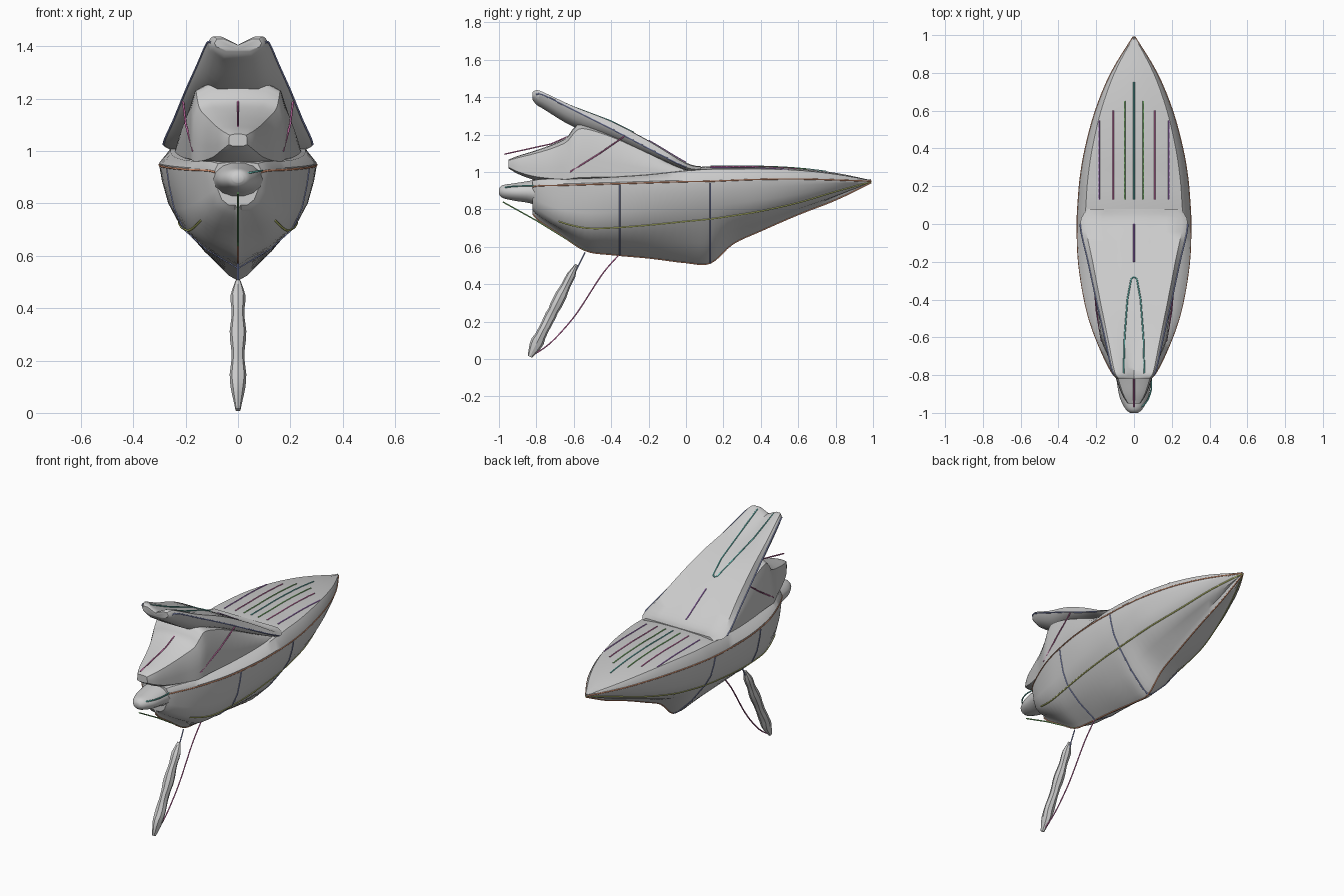
import bpy, math, random
from mathutils import Vector

if "Cube" in bpy.data.objects:
    bpy.data.objects.remove(bpy.data.objects["Cube"])

random.seed(4)


def densify(table, n=4):
    """Catmull-Rom interpolation between the rows of a station table."""
    out = []
    for i in range(len(table) - 1):
        a, b = table[max(i - 1, 0)], table[i]
        c, d = table[i + 1], table[min(i + 2, len(table) - 1)]
        for k in range(n):
            t = k / n
            out.append([0.5 * (2 * q + (r - p) * t + (2 * p - 5 * q + 4 * r - s) * t * t
                               + (3 * q - p - 3 * r + s) * t ** 3)
                        for p, q, r, s in zip(a, b, c, d)])
    return out + [list(table[-1])]


def loft(name, rings, angle=40):
    n = len(rings[0])
    verts = [p for r in rings for p in r]
    faces = []
    for i in range(len(rings) - 1):
        for j in range(n):
            k = (j + 1) % n
            faces.append((i * n + j, i * n + k, (i + 1) * n + k, (i + 1) * n + j))
    faces += [tuple(range(n))[::-1], tuple(range(len(verts) - n, len(verts)))]
    me = bpy.data.meshes.new(name)
    me.from_pydata(verts, [], faces)
    ob = bpy.data.objects.new(name, me)
    bpy.context.collection.objects.link(ob)
    bpy.ops.object.select_all(action='DESELECT')
    ob.select_set(True)
    bpy.context.view_layer.objects.active = ob
    bpy.ops.object.mode_set(mode='EDIT')
    bpy.ops.mesh.select_all(action='SELECT')
    bpy.ops.mesh.normals_make_consistent(inside=False)
    bpy.ops.object.mode_set(mode='OBJECT')
    bpy.ops.object.shade_smooth_by_angle(angle=math.radians(angle))
    return ob


def ring(y, half):
    """Mirror a half section, running from top centre to bottom centre."""
    return [(x, y, z) for x, z in half] + [(-x, y, z) for x, z in half[-2:0:-1]]


# Hull: y, rim half width, rim z, deck z, chine half width, chine z, keel z
hull = densify([
    (0.99, .004, .950, .956, .003, .947, .942),
    (0.80, .120, .957, .995, .082, .895, .850),
    (0.60, .203, .962, 1.02, .145, .835, .772),
    (0.40, .257, .960, 1.03, .195, .790, .685),
    (0.25, .283, .955, 1.03, .213, .765, .615),
    (0.13, .294, .950, 1.03, .222, .748, .512),
    (0.00, .300, .948, 1.02, .226, .735, .515),
    (-.20, .293, .942, .995, .221, .715, .540),
    (-.40, .262, .936, .980, .202, .700, .558),
    (-.54, .225, .932, .972, .180, .700, .580),
    (-.68, .170, .928, .970, .142, .735, .670),
    (-.78, .120, .926, .968, .095, .790, .735),
    (-.82, .088, .920, .960, .062, .815, .775)])


def hull_half(y, w, rz, dz, cw, cz, kz):
    return [(0, dz), (w * .5, dz - .004), (w * .86, dz * .8 + rz * .2), (w, rz + .008),
            (w, rz - .008), (w * .97, rz * .72 + cz * .28), (w * .45 + cw * .59, rz * .35 + cz * .65),
            (cw, cz), (cw * .58, cz * .48 + kz * .52), (cw * .16, kz + .02), (0, kz)]


def deck_height(r, x):
    h = hull_half(*r)
    for (x0, z0), (x1, z1) in zip(h[:3], h[1:4]):
        if x <= x1:
            return z0 + (z1 - z0) * (x - x0) / (x1 - x0)
    return r[2]


loft("hull", [ring(r[0], hull_half(*r)) for r in hull])

# Sloping roof plate: y, half width, centre z, shoulder z, edge z, underside z
roof = densify([
    (.08, .245, 1.03, 1.03, 1.015, 1.00),
    (0, .285, 1.05, 1.045, 1.025, 1.00),
    (-.20, .243, 1.168, 1.165, 1.125, 1.08),
    (-.40, .200, 1.270, 1.270, 1.230, 1.17),
    (-.60, .155, 1.338, 1.350, 1.330, 1.24),
    (-.76, .120, 1.395, 1.425, 1.410, 1.335),
    (-.80, .105, 1.405, 1.437, 1.415, 1.36),
    (-.82, .090, 1.405, 1.428, 1.412, 1.385)])
loft("roof_plate", [ring(y, [(0, c), (w * .3, c * .5 + s * .5), (w * .6, s), (w * .9, s), (w, e),
                             (w * .92, e * .5 + u * .5), (w * .5, u), (0, u)])
                    for y, w, c, s, e, u in roof])

# Cabin below the roof, running back into a tail: y, half width, top z, bottom z
cabin = densify([
    (.07, .235, 1.02, .96), (-.02, .245, 1.03, .96), (-.20, .228, 1.115, .95),
    (-.40, .202, 1.215, .94), (-.55, .185, 1.265, .93), (-.60, .178, 1.235, .93),
    (-.64, .165, 1.185, .93), (-.72, .130, 1.145, .94), (-.82, .095, 1.11, .96),
    (-.90, .065, 1.085, .99), (-.95, .035, 1.065, 1.02)])
loft("cabin", [ring(y, [(0, t), (w * .6, t - (t - b) * .02), (w * .88, t - (t - b) * .10),
                        (w * .97, t - (t - b) * .3), (w, t - (t - b) * .6),
                        (w, b + (t - b) * .12), (w * .6, b), (0, b)])
               for y, w, t, b in cabin])

# Stern nozzle: y, half width, top z, bottom z
nozzle = densify([(-.76, .10, .97, .80), (-.83, .092, .955, .83), (-.92, .075, .940, .845),
                  (-.98, .045, .930, .86), (-1.0, .02, .91, .88)])
loft("stern_nozzle", [[(w * math.cos(a), y, (t + b) / 2 + (t - b) / 2 * math.sin(a))
                       for a in [k * math.tau / 14 for k in range(14)]] for y, w, t, b in nozzle])

# Lumpy fin spar under the stern
p0, p1 = Vector((0, -.585, .505)), Vector((0, -.835, .012))
side = Vector((0, .89, -.45))
spar = []
for i in range(19):
    t = i / 18
    end = min(1, .35 + 5 * min(t, 1 - t))
    r = (.028 + .004 * math.sin(t * 19)) * end
    d = (.026 + .008 * t + random.uniform(-.004, .004)) * end
    c = p0.lerp(p1, t)
    spar.append([c + Vector((r * math.cos(k * math.tau / 8), 0, 0)) + side * d * math.sin(k * math.tau / 8)
                 for k in range(8)])
loft("fin_spar", spar, 30)

# Thin coloured guide wires
colors = {"purple": (.45, .2, .65, 1), "orange": (.8, .35, .2, 1), "olive": (.65, .7, .2, 1),
          "teal": (.15, .55, .5, 1), "blue": (.3, .35, .65, 1), "magenta": (.75, .2, .5, 1),
          "green": (.25, .6, .2, 1)}
mats = {}
for key, col in colors.items():
    mats[key] = bpy.data.materials.new(key)
    mats[key].diffuse_color = col


def wire(name, color, pts, mirror=False):
    cu = bpy.data.curves.new(name, 'CURVE')
    cu.dimensions = '3D'
    cu.bevel_depth = .004
    cu.bevel_resolution = 1
    cu.use_fill_caps = True
    for s in ((1, -1) if mirror else (1,)):
        sp = cu.splines.new('POLY')
        sp.points.add(len(pts) - 1)
        for p, q in zip(sp.points, pts):
            p.co = (q[0] * s, q[1], q[2], 1)
    cu.materials.append(mats[color])
    bpy.context.collection.objects.link(bpy.data.objects.new(name, cu))


wire("rim_wire", "orange", [(r[1], r[0], r[2]) for r in hull], True)
wire("chine_wire", "olive", [(r[4], r[0], r[5]) for r in hull if r[0] > -.7], True)
wire("keel_wire", "orange", [(0, r[0], r[6]) for r in hull])
wire("roof_edge_wire", "blue", [(r[1], r[0], r[4]) for r in roof if -.8 <= r[0] <= 0], True)
wire("roof_slot_wire", "teal", [(.055, -.79, 1.43), (.05, -.6, 1.347), (.035, -.4, 1.272),
                                (.015, -.29, 1.217), (0, -.28, 1.212)], True)
wire("roof_ridge_wire", "purple", [(0, y, c + .001) for y, w, c, s, e, u in roof if -.2 <= y <= 0])
wire("fin_back_wire", "blue", [(0, -.54, .57), (0, -.68, .29), (0, -.82, .02)])
wire("fin_front_wire", "magenta", densify([(0, -.36, .555), (0, -.45, .45), (0, -.58, .25),
                                           (0, -.68, .13), (0, -.75, .065), (0, -.82, .02)]))
wire("tail_top_wire", "magenta", [(0, -.97, 1.095), (0, -.72, 1.15), (0, -.63, 1.19)])
wire("stern_low_wire", "green", [(0, -.98, .84), (0, -.80, .74), (0, -.54, .58)])
wire("nozzle_wire", "teal", densify([(0, -.99, .91), (.06, -.95, .92), (.09, -.88, .925),
                                     (.09, -.8, .925)]))
wire("cabin_side_wire", "magenta", [(.21, -.33, 1.19), (.199, -.46, 1.10), (.172, -.62, 1.0)], True)

# Deck planking lines and hull ribs follow the hull stations
for i, (x, top) in enumerate([(0, .8), (.05, .7), (.11, .62), (.185, .55)]):
    pts = [(x, r[0], deck_height(r, x)) for r in hull if .12 < r[0] < top]
    wire(f"deck_line_{i}", ["teal", "green", "magenta", "purple"][i], pts, x > 0)
for i, y in enumerate((.13, -.37)):
    r = min(hull, key=lambda h: abs(h[0] - y))
    wire(f"hull_rib_{i}", "blue", [(x, r[0], z) for x, z in hull_half(*r)[4:]], True)

for m in bpy.data.materials:
    if m.users and not m.is_grease_pencil:
        m.use_nodes = True
        m.node_tree.nodes["Principled BSDF"].inputs["Base Color"].default_value = m.diffuse_color
